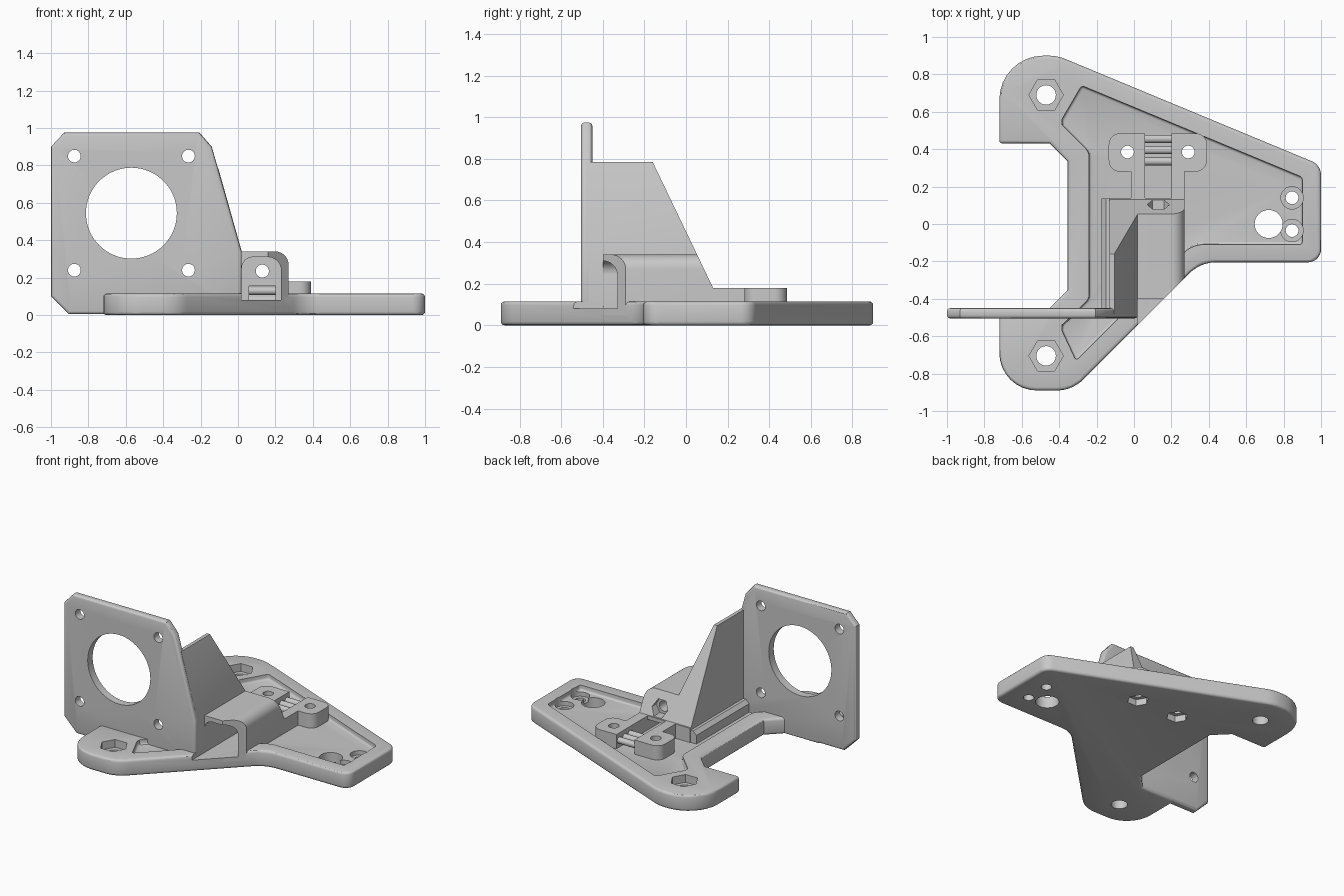
import bpy, bmesh, math
from mathutils import Vector

cube = bpy.data.objects.get("Cube")
if cube:
    bpy.data.objects.remove(cube, do_unlink=True)

grey = bpy.data.materials.new("plastic_grey")
grey.use_nodes = True
grey.diffuse_color = (0.58, 0.58, 0.58, 1)
grey.node_tree.nodes["Principled BSDF"].inputs["Base Color"].default_value = grey.diffuse_color


def rounded(points, steps=8):
    """Replace each (u, v, radius) corner with an arc; a plain (u, v) stays sharp."""
    out = []
    for i, p in enumerate(points):
        c = Vector(p[:2])
        if len(p) == 2:
            out.append(c)
            continue
        a = (Vector(points[i - 1][:2]) - c).normalized()
        b = (Vector(points[(i + 1) % len(points)][:2]) - c).normalized()
        half = a.angle(b) / 2
        centre = c + (a + b).normalized() * p[2] / math.sin(half)
        start = (c + a * p[2] / math.tan(half) - centre).normalized()
        end = (c + b * p[2] / math.tan(half) - centre).normalized()
        for k in range(steps + 1):
            out.append(centre + start.slerp(end, k / steps).normalized() * p[2])
    return out


def apply(obj, kind, **settings):
    mod = obj.modifiers.new(kind, kind)
    for key, value in settings.items():
        setattr(mod, key, value)
    bpy.context.view_layer.objects.active = obj
    bpy.ops.object.modifier_apply(modifier=mod.name)


def prism(name, points, axis, low, high, bevel=0):
    """Extrude a profile along an axis, with optional rounded edges."""
    place = {"x": lambda u, v, w: (w, u, v),
             "y": lambda u, v, w: (u, w, v),
             "z": lambda u, v, w: (u, v, w)}[axis]
    bm = bmesh.new()
    face = bm.faces.new([bm.verts.new(place(*p, low)) for p in rounded(points)])
    new = bmesh.ops.extrude_face_region(bm, geom=[face])["geom"]
    bmesh.ops.translate(bm, vec=place(0, 0, high - low),
                        verts=[g for g in new if isinstance(g, bmesh.types.BMVert)])
    bmesh.ops.recalc_face_normals(bm, faces=bm.faces)
    mesh = bpy.data.meshes.new(name)
    bm.to_mesh(mesh)
    bm.free()
    mesh.materials.append(grey)
    obj = bpy.data.objects.new(name, mesh)
    bpy.context.collection.objects.link(obj)
    if bevel:
        apply(obj, "BEVEL", width=bevel, segments=3, limit_method="ANGLE",
              angle_limit=math.radians(60))
    return obj


def rect(u0, u1, v0, v1):
    return [(u0, v0), (u1, v0), (u1, v1), (u0, v1)]


def ring(u, v, radius, sides=32):
    return [(u + radius * math.cos(math.tau * k / sides),
             v + radius * math.sin(math.tau * k / sides)) for k in range(sides)]


def cut(targets, *shape, bevel=0):
    """Subtract a prism from every target, then discard it."""
    cutter = prism("cutter", *shape, bevel=bevel)
    cutter.hide_render = True
    for target in targets:
        apply(target, "BOOLEAN", object=cutter, operation="DIFFERENCE", solver="EXACT")
    bpy.data.objects.remove(cutter, do_unlink=True)


# Base plate with a shallow pocket
base = prism("base_plate", [
    (-0.72, 0.43), (-0.45, 0.43), (-0.355, 0.335), (-0.355, -0.355), (-0.45, -0.45),
    (-0.72, -0.45), (-0.72, -0.89, 0.2), (-0.33, -0.89, 0.2), (0.355, -0.205, 0.2),
    (1, -0.205, 0.07), (1, 0.315, 0.08), (-0.41, 0.9, 0.25), (-0.72, 0.9, 0.235),
], "z", 0, 0.115, bevel=0.018)
cut([base], [
    (-0.28, 0.74), (-0.385, 0.56), (-0.385, 0.53), (-0.24, 0.385, 0.06),
    (-0.24, -0.40, 0.06), (-0.385, -0.54), (-0.385, -0.57), (-0.31, -0.73),
    (0.31, -0.11, 0.15), (0.9, -0.11), (0.9, 0.25),
], "z", 0.08, 0.3, bevel=0.015)

# Mounting holes with hexagonal recesses, and the holes at the narrow end
for y in (0.69, -0.705):
    cut([base], ring(-0.47, y, 0.092, 6), "z", 0.06, 0.3)
    cut([base], ring(-0.47, y, 0.052), "z", -0.1, 0.3)
cut([base], ring(0.72, 0, 0.075), "z", -0.1, 0.3)
for y in (0.14, -0.035):
    cut([base], ring(0.845, y, 0.06), "z", 0.05, 0.3)
    cut([base], ring(0.845, y, 0.034), "z", -0.1, 0.3)

# Upright motor plate
plate = prism("motor_plate", [
    (-1, 0.1), (-0.905, 0.005), (0.02, 0.005), (0.02, 0.34), (-0.14, 0.9),
    (-0.205, 0.975), (-0.93, 0.975), (-1, 0.9)], "y", -0.505, -0.45, bevel=0.018)
cut([plate], ring(-0.57, 0.545, 0.243, 64), "y", -0.6, -0.4)
for x in (-0.875, -0.265):
    for z in (0.24, 0.85):
        cut([plate], ring(x, z, 0.034), "y", -0.6, -0.4)

# Tapered gusset behind the plate, with a foot along it
gusset = prism("gusset", [(-0.13, 0.05), (0.02, 0.05), (0.02, 0.34), (-0.105, 0.785),
                          (-0.13, 0.785)], "y", -0.48, 0.14)
prism("gusset_foot", [(-0.175, 0.05), (-0.1, 0.05), (-0.1, 0.165), (-0.15, 0.165),
                      (-0.175, 0.14)], "y", -0.47, 0.135)

# Hollow hood with a sloping back
hood = prism("hood", [(0.01, 0.05), (0.27, 0.05), (0.27, 0.34, 0.07), (0.01, 0.34)],
             "y", -0.4, 0.14)
cut([gusset, hood], [(-0.16, 0.785), (0.13, 0.18), (0.6, 0.18), (0.6, 1.2), (-0.16, 1.2)],
    "x", -0.5, 0.5)
cut([hood], [(-0.3, -0.86), (0.6, -0.86), (0.6, 0.04)], "z", 0, 1)
cut([base, hood], [(0.02, 0.08), (0.23, 0.08), (0.23, 0.31, 0.07), (0.02, 0.31, 0.06)],
    "y", -0.7, -0.04)
cut([hood], ring(0.13, 0.235, 0.035), "y", -0.2, 0.3)
cut([hood], ring(0.13, 0.235, 0.06, 6), "y", 0.06, 0.3)
cut([hood], rect(0.06, 0.2, 0.08, 0.155), "y", -0.1, 0.3)

# Low slotted clamp block and the tongue joining it to the hood
tongue = prism("clamp_tongue", rect(-0.015, 0.27, 0.12, 0.3), "z", 0.05, 0.18)
clamp = prism("clamp_block", [
    (-0.135, 0.28, 0.06), (0.39, 0.28, 0.06), (0.39, 0.485, 0.06), (-0.135, 0.485, 0.06),
], "z", 0.05, 0.18)
cut([tongue, clamp], rect(0.06, 0.2, 0.08, 0.3), "y", 0, 0.6)
for x in (-0.035, 0.29):
    cut([base, clamp], ring(x, 0.385, 0.034), "z", -0.1, 0.3)
    cut([base], ring(x, 0.385, 0.07, 6), "z", -0.1, 0.045)
for i, y in enumerate((0.335, 0.395, 0.455)):
    prism(f"clamp_rib_{i + 1}", ring(y, 0.13, 0.022, 16), "x", 0.05, 0.21)

# Smooth shading with crisp edges
bpy.ops.object.select_all(action="DESELECT")
for obj in bpy.context.scene.objects:
    if obj.type == "MESH":
        obj.select_set(True)
        bpy.context.view_layer.objects.active = obj
bpy.ops.object.shade_smooth_by_angle(angle=math.radians(30))
